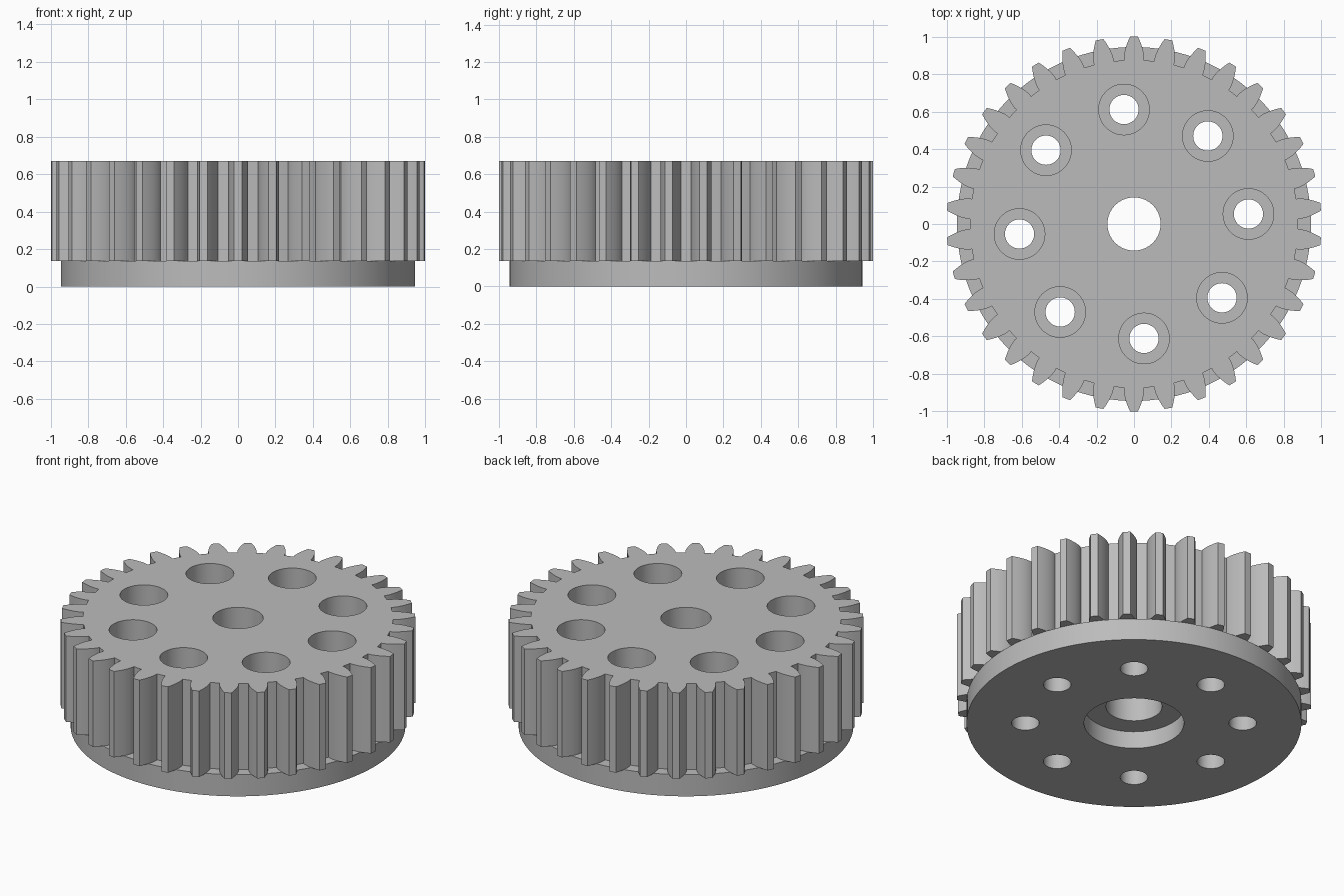
import bpy, bmesh
from math import pi, tan, acos, cos, sin, radians
from mathutils import Matrix

if "Cube" in bpy.data.objects:
    bpy.data.objects.remove(bpy.data.objects["Cube"])

TEETH = 34
TIP = 1.0
MODULE = 2 * TIP / (TEETH + 2)
PITCH = MODULE * TEETH / 2
ROOT = PITCH - 1.25 * MODULE
BASE = PITCH * cos(radians(20))
FLANGE_TOP, GEAR_TOP = 0.135, 0.67
HOLE_RING, HOLE_PHASE = 0.613, radians(5)

steel = bpy.data.materials.new("plain_grey_steel")
grey = (0.5, 0.5, 0.5, 1)
steel.use_nodes = True
steel.diffuse_color = grey
steel.node_tree.nodes["Principled BSDF"].inputs["Base Color"].default_value = grey


def finish(name, bm):
    bmesh.ops.recalc_face_normals(bm, faces=bm.faces)
    mesh = bpy.data.meshes.new(name)
    bm.to_mesh(mesh)
    bm.free()
    mesh.materials.append(steel)
    obj = bpy.data.objects.new(name, mesh)
    bpy.context.collection.objects.link(obj)
    return obj


def add_cylinder(bm, radius, low, high, x=0, y=0, sides=64):
    bmesh.ops.create_cone(bm, cap_ends=True, segments=sides, radius1=radius, radius2=radius,
                          depth=high - low, matrix=Matrix.Translation((x, y, (low + high) / 2)))


def add_hole_ring(bm, radius, low, high):
    for i in range(8):
        a = HOLE_PHASE + i * pi / 4
        add_cylinder(bm, radius, low, high, HOLE_RING * cos(a), HOLE_RING * sin(a), 48)


def half_angle(r):
    """Half the angular tooth thickness on an involute flank at radius r."""
    def inv(a):
        return tan(a) - a
    return pi / (2 * TEETH) + inv(radians(20)) - inv(acos(min(1, BASE / r)))


# Toothed ring: involute profile extruded upward
flank = [ROOT] + [BASE + (TIP - BASE) * i / 5 for i in range(6)]
bm = bmesh.new()
outline = []
for t in range(TEETH):
    mid = pi / 2 + t * 2 * pi / TEETH
    points = [(r, mid - half_angle(r)) for r in flank]
    points.append((TIP, mid))
    points += [(r, mid + half_angle(r)) for r in reversed(flank)]
    points.append((ROOT, mid + pi / TEETH))
    outline += [bm.verts.new((r * cos(a), r * sin(a), FLANGE_TOP)) for r, a in points]
bottom = bm.faces.new(outline)
top = bmesh.ops.extrude_face_region(bm, geom=[bottom], use_keep_orig=True)
bmesh.ops.translate(bm, vec=(0, 0, GEAR_TOP - FLANGE_TOP),
                    verts=[v for v in top["geom"] if isinstance(v, bmesh.types.BMVert)])
gear = finish("toothed_gear", bm)

# Round flange below the teeth
bm = bmesh.new()
add_cylinder(bm, PITCH, 0, FLANGE_TOP, sides=128)
flange = finish("base_flange", bm)

# Cutters: through holes, counterbores with wider lower bore, hub recess
bm = bmesh.new()
add_hole_ring(bm, 0.078, -0.1, 0.8)
add_cylinder(bm, 0.142, -0.1, 0.8)
through_holes = finish("through_hole_cutter", bm)

bm = bmesh.new()
add_hole_ring(bm, 0.135, 0.2, 0.8)
add_cylinder(bm, 0.158, -0.1, 0.4)
counterbores = finish("counterbore_cutter", bm)

bm = bmesh.new()
add_cylinder(bm, 0.282, -0.1, 0.107)
recess = finish("recess_cutter", bm)


# Cut the holes, then smooth the round surfaces
def cut(obj, cutters):
    bpy.ops.object.select_all(action="DESELECT")
    bpy.context.view_layer.objects.active = obj
    obj.select_set(True)
    for cutter in cutters:
        mod = obj.modifiers.new("cut", "BOOLEAN")
        mod.operation = "DIFFERENCE"
        mod.solver = "EXACT"
        mod.object = cutter
        bpy.ops.object.modifier_apply(modifier=mod.name)
    bpy.ops.object.shade_smooth_by_angle(angle=radians(30))


cut(gear, [through_holes, counterbores])
cut(flange, [through_holes, counterbores, recess])

for cutter in (through_holes, counterbores, recess):
    bpy.data.objects.remove(cutter)
